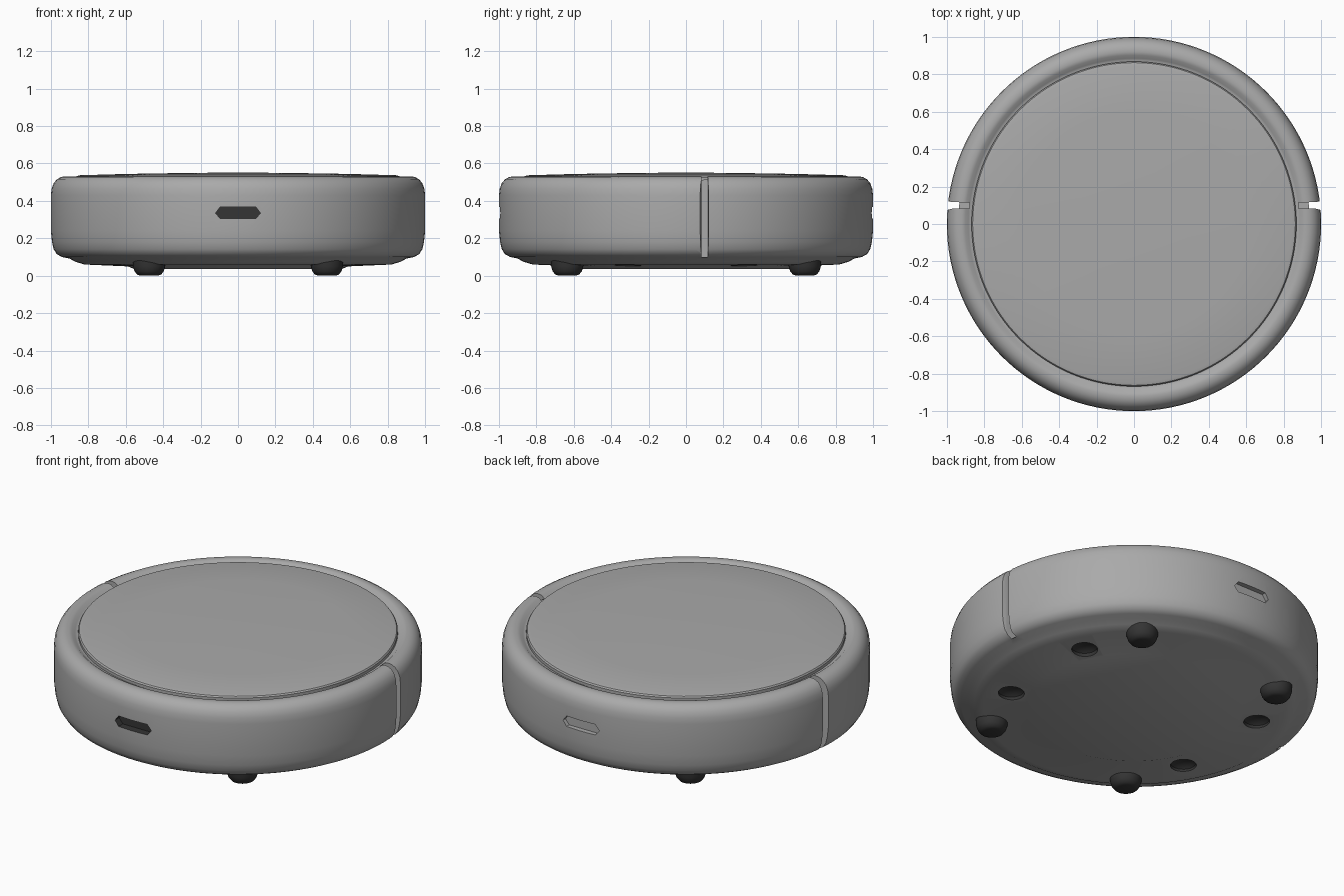
import bpy, bmesh, math
from mathutils import Vector

if "Cube" in bpy.data.objects:
    bpy.data.objects.remove(bpy.data.objects["Cube"])


def material(name, v):
    m = bpy.data.materials.new(name)
    m.diffuse_color = (v, v, v, 1)
    m.use_nodes = True
    m.node_tree.nodes["Principled BSDF"].inputs["Base Color"].default_value = m.diffuse_color
    return m


GREY = material("shell grey", 0.40)
DARK = material("dark rubber", 0.035)


def add_object(name, bm, mat):
    bmesh.ops.recalc_face_normals(bm, faces=bm.faces)
    me = bpy.data.meshes.new(name)
    bm.to_mesh(me)
    bm.free()
    me.materials.append(mat)
    ob = bpy.data.objects.new(name, me)
    bpy.context.collection.objects.link(ob)
    return ob


def lathe(name, profile, mat, seg=128, at=(0, 0)):
    """Closed solid of revolution; first and last points lie on the axis."""
    bm = bmesh.new()
    rings = []
    for r, z in profile:
        n = 1 if r == 0 else seg
        rings.append([bm.verts.new((at[0] + r * math.cos(2 * math.pi * i / seg),
                                    at[1] + r * math.sin(2 * math.pi * i / seg), z))
                      for i in range(n)])
    for a, b in zip(rings, rings[1:]):
        for i in range(seg):
            j = (i + 1) % seg
            if len(a) == 1:
                bm.faces.new((a[0], b[i], b[j]))
            elif len(b) == 1:
                bm.faces.new((a[i], a[j], b[0]))
            else:
                bm.faces.new((a[i], a[j], b[j], b[i]))
    return add_object(name, bm, mat)


def prism(name, points, direction, mat):
    bm = bmesh.new()
    face = bm.faces.new([bm.verts.new(p) for p in points])
    ext = bmesh.ops.extrude_face_region(bm, geom=[face])
    verts = [g for g in ext["geom"] if isinstance(g, bmesh.types.BMVert)]
    bmesh.ops.translate(bm, verts=verts, vec=Vector(direction))
    return add_object(name, bm, mat)


def activate(ob):
    bpy.ops.object.select_all(action='DESELECT')
    bpy.context.view_layer.objects.active = ob
    ob.select_set(True)


def smooth(ob, angle=35):
    activate(ob)
    bpy.ops.object.shade_smooth_by_angle(angle=math.radians(angle))


def cut(target, cutter):
    mod = target.modifiers.new("cut", 'BOOLEAN')
    mod.operation = 'DIFFERENCE'
    mod.solver = 'EXACT'
    mod.material_mode = 'TRANSFER'
    mod.object = cutter
    activate(target)
    bpy.ops.object.modifier_apply(modifier=mod.name)
    bpy.data.objects.remove(cutter)


# Round shell with softened edges, stepped underside and a seat for the lid
shell = lathe("shell", [
    (0, 0.035), (0.55, 0.035), (0.59, 0.05), (0.82, 0.06), (0.87, 0.075),
    (0.90, 0.092), (0.94, 0.10), (0.968, 0.115), (0.985, 0.142), (0.994, 0.18),
    (1.0, 0.24), (1.0, 0.43), (0.996, 0.465), (0.985, 0.495), (0.967, 0.516),
    (0.945, 0.528), (0.92, 0.531), (0.902, 0.527), (0.885, 0.513), (0.873, 0.508),
    (0, 0.508)], GREY)
shell.data.materials.append(DARK)

# Vertical slots dividing front and rear shell at both sides
for s in (-1, 1):
    pts = [(0.88, 0.084), (0.97, 0.082), (1.03, 0.068),
           (1.03, 0.128), (0.97, 0.117), (0.88, 0.115)]
    cut(shell, prism("slot_cutter", [(s * x, y, 0.10) for x, y in pts], (0, 0, 0.6), GREY))

# Sensor window at the front (dark) and matching recess at the back
hexagon = [(-0.12, 0.335), (-0.095, 0.305), (0.095, 0.305),
           (0.12, 0.335), (0.095, 0.368), (-0.095, 0.368)]
for s, depth, mat in ((-1, 0.955, DARK), (1, 0.97, GREY)):
    cut(shell, prism("window_cutter", [(x, s * depth, z) for x, z in hexagon],
                     (0, s * 0.1, 0), mat))

# Four shallow dark sockets in the underside
for sx in (-1, 1):
    for sy in (-1, 1):
        cut(shell, lathe("socket_cutter", [(0, 0.0), (0.075, 0.0), (0.07, 0.07),
                                           (0.05, 0.085), (0, 0.09)],
                         DARK, 24, (sx * 0.61, sy * 0.31)))
smooth(shell)

# Slightly domed lid
lid = lathe("lid", [(0, 0.48), (0.868, 0.48), (0.868, 0.525), (0.862, 0.533), (0.845, 0.537),
                    (0.6, 0.544), (0.3, 0.549), (0, 0.552)], GREY)
smooth(lid)

# Four rounded rubber feet
for sx, side in ((-1, "left"), (1, "right")):
    for sy, end in ((-1, "front"), (1, "back")):
        foot = lathe(f"{end}_{side}_foot",
                     [(0, 0.0), (0.045, 0.0), (0.064, 0.006), (0.078, 0.024),
                      (0.086, 0.05), (0.088, 0.085), (0, 0.085)],
                     DARK, 32, (sx * 0.475, sy * 0.635))
        smooth(foot)
